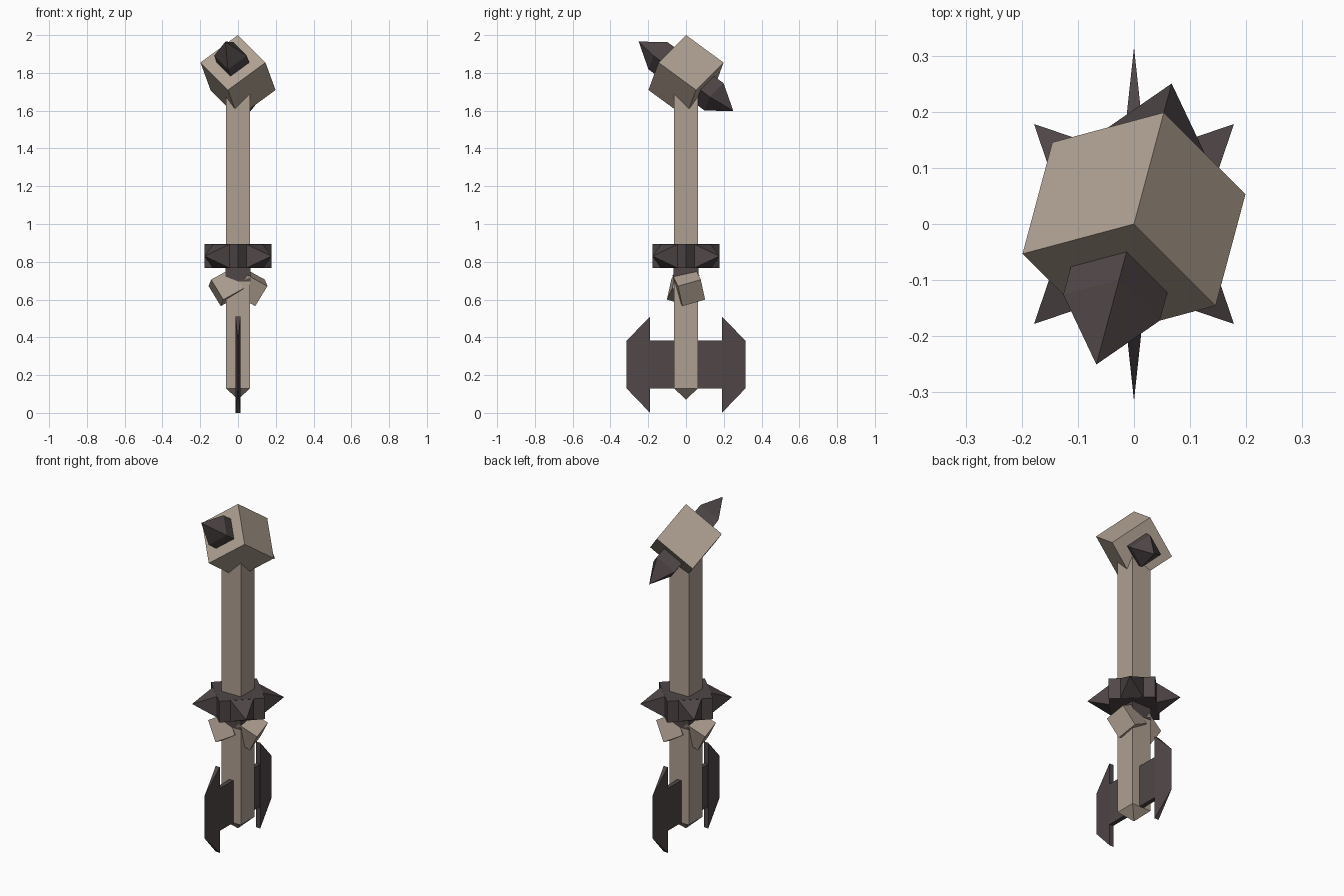
import bpy, bmesh, math
from mathutils import Vector, Matrix, Euler

if "Cube" in bpy.data.objects:
    bpy.data.objects.remove(bpy.data.objects["Cube"])


def material(name, rgb):
    m = bpy.data.materials.new(name)
    m.diffuse_color = (*rgb, 1)
    m.use_nodes = True
    m.node_tree.nodes["Principled BSDF"].inputs["Base Color"].default_value = m.diffuse_color
    return m


TAN = material("tan_stone", (0.43, 0.35, 0.285))
DARK = material("dark_iron", (0.080, 0.062, 0.064))
U = 0.126  # module: shaft width, spike base, small cube side


def hull(name, pts, mat, matrix=Matrix()):
    """Flat-faced convex solid around the given points."""
    bm = bmesh.new()
    for p in pts:
        bm.verts.new(matrix @ Vector(p))
    bmesh.ops.convex_hull(bm, input=bm.verts)
    bmesh.ops.dissolve_limit(bm, angle_limit=0.01, verts=bm.verts, edges=bm.edges)
    bmesh.ops.recalc_face_normals(bm, faces=bm.faces)
    me = bpy.data.meshes.new(name)
    bm.to_mesh(me)
    bm.free()
    me.materials.append(mat)
    ob = bpy.data.objects.new(name, me)
    bpy.context.collection.objects.link(ob)
    return ob


def box(sx, sy, z0, z1):
    return [(x * sx / 2, y * sy / 2, z) for x in (-1, 1) for y in (-1, 1) for z in (z0, z1)]


def frame(origin, x, y, z):
    """Matrix with the given axes at an origin."""
    m = Matrix((x, y, z)).transposed().to_4x4()
    m.translation = origin
    return m


# Shaft with a pyramid foot
hull("shaft", box(U, U, 0.13, 1.70) + [(0, 0, 0.07)], TAN)

# Head: cube standing on a corner
cz = Vector((0, 0, 1.782))
axes = [Vector((math.cos(a) * math.sqrt(2 / 3), math.sin(a) * math.sqrt(2 / 3), -1 / math.sqrt(3)))
        for a in map(math.radians, (195, -45, 75))]
hull("head_cube", box(2 * U, 2 * U, -U, U), TAN, frame(cz, *axes))

# Two opposite head spikes: square block with a pyramid tip
for s, label in ((-1, "front"), (1, "back")):
    hull("head_spike_" + label, box(U, U, 0.9 * U, 1.5 * U) + [(0, 0, 2.52 * U)], DARK,
         frame(cz, axes[0], axes[1] * s, axes[2] * s))

# Collar turned 45 degrees, with a pyramid spike on each side
turn = Matrix.Rotation(math.radians(45), 4, 'Z')
hull("collar", box(2 * U, 2 * U, 0.767, 0.893), DARK, turn)
for i in range(4):
    d = Matrix.Rotation(math.radians(45 + 90 * i), 4, 'Z')
    base = [(U - 0.002, y * U / 2, 0.83 + z * U / 2) for y in (-1, 1) for z in (-1, 1)]
    hull("collar_spike_%d" % i, base + [(2 * U, 0, 0.83)], DARK, d)
hull("collar_sleeve", box(U + 0.004, U + 0.004, 0.695, 0.77), DARK)

# Tilted small cubes and axe blades, each repeated by a half turn
tilt = Euler([math.radians(a) for a in (18, 28, 15)]).to_matrix().to_4x4()
for i, side in enumerate(("a", "b")):
    half = Matrix.Rotation(math.pi * i, 4, 'Z')
    hull("small_cube_" + side, box(U, U, -U / 2, U / 2), TAN,
         half @ Matrix.Translation((0.063, 0.015, 0.665)) @ tilt)
    wedge = [(x, 0.19, z) for x in (-0.0135, 0.0135) for z in (0.0, 0.51)]
    hull("axe_blade_" + side, wedge + [(0, 0.315, 0.13), (0, 0.315, 0.382)], DARK, half)
hull("blade_bridge", box(0.026, 0.39, 0.13, 0.382), DARK)
